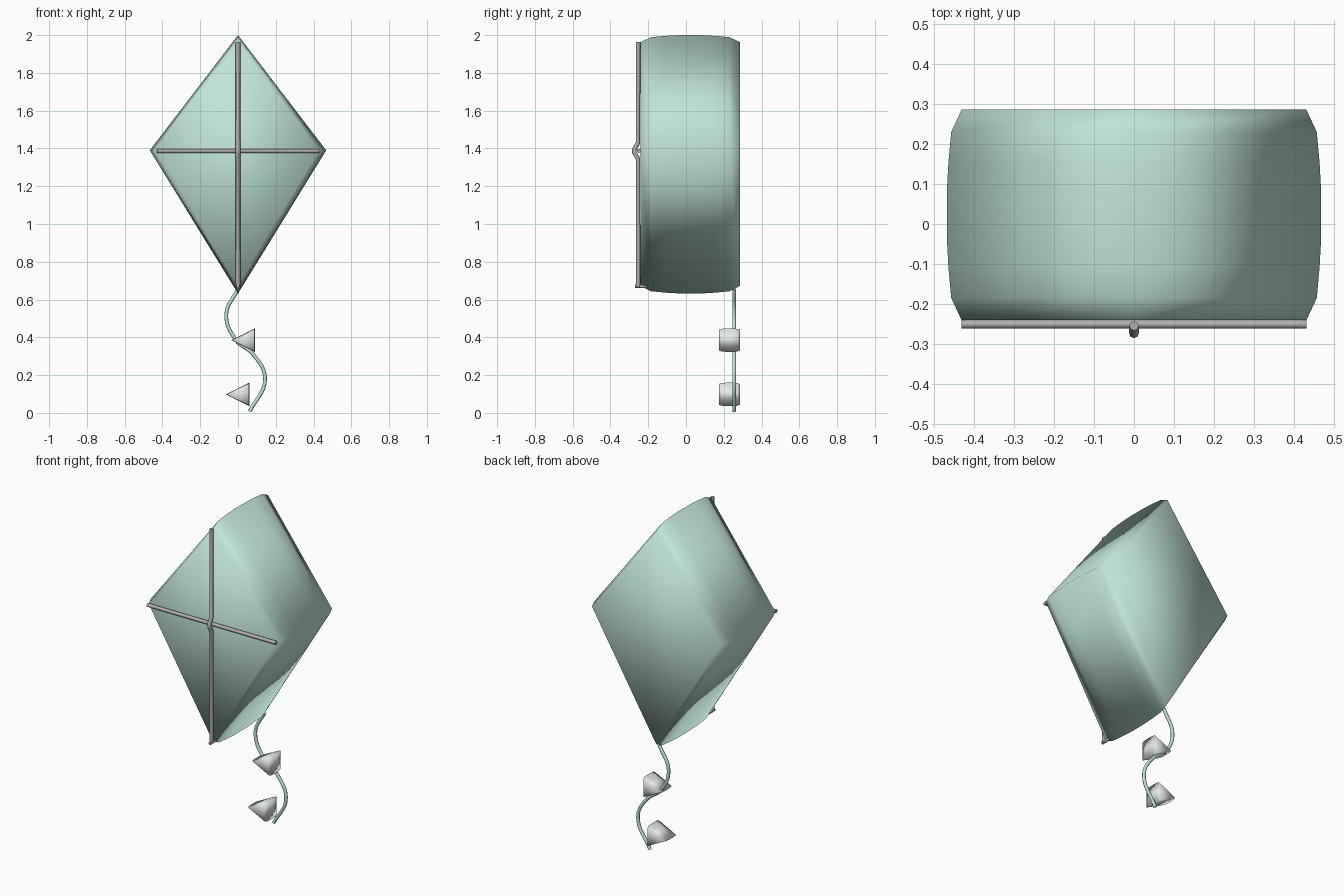
import bpy, bmesh

if "Cube" in bpy.data.objects:
    bpy.data.objects.remove(bpy.data.objects["Cube"])


def material(name, rgb):
    m = bpy.data.materials.new(name)
    m.diffuse_color = (*rgb, 1)
    m.use_nodes = True
    m.node_tree.nodes["Principled BSDF"].inputs["Base Color"].default_value = m.diffuse_color
    return m


green = material("green_cloth", (0.53, 0.78, 0.68))
pale = material("pale_cloth", (0.8, 0.84, 0.81))
grey = material("grey_rod", (0.45, 0.43, 0.43))


def bulged_prism(name, outer, inner, rings, mat):
    """Skin rings (y, t) blending the inner (t=0) and outer (t=1) xz profiles."""
    bm = bmesh.new()
    loops = []
    for y, t in rings:
        loops.append([bm.verts.new((a[0] + (b[0] - a[0]) * t, y,
                                    a[1] + (b[1] - a[1]) * t))
                      for a, b in zip(inner, outer)])
    n = len(outer)
    for p, q in zip(loops, loops[1:]):
        for i in range(n):
            j = (i + 1) % n
            bm.faces.new((p[i], p[j], q[j], q[i]))
    bm.faces.new(loops[0])
    bm.faces.new(loops[-1])
    bmesh.ops.recalc_face_normals(bm, faces=bm.faces)
    for f in bm.faces:
        f.smooth = True
    mesh = bpy.data.meshes.new(name)
    bm.to_mesh(mesh)
    bm.free()
    ob = bpy.data.objects.new(name, mesh)
    bpy.context.collection.objects.link(ob)
    mesh.materials.append(mat)
    return ob


def tube(name, points, radius, mat, curved=False):
    cu = bpy.data.curves.new(name, 'CURVE')
    cu.dimensions = '3D'
    cu.bevel_depth = radius
    cu.bevel_resolution = 2
    cu.use_fill_caps = True
    sp = cu.splines.new('BEZIER')
    sp.bezier_points.add(len(points) - 1)
    for bp, p in zip(sp.bezier_points, points):
        bp.co = p
        bp.handle_left_type = bp.handle_right_type = 'AUTO' if curved else 'VECTOR'
    sp.resolution_u = 8 if curved else 1
    cu.materials.append(mat)
    ob = bpy.data.objects.new(name, cu)
    bpy.context.collection.objects.link(ob)
    return ob


# Padded diamond body
outer = [(0, 2.0), (0.467, 1.39), (0, 0.632), (-0.467, 1.39)]
inner = [(0, 1.963), (0.43, 1.39), (0, 0.672), (-0.43, 1.39)]
half = [(0.2625, 0), (0.207, 0.7), (0.13, 0.89), (0.055, 1)]
rings = [(0.0225 - d, t) for d, t in half] + [(0.0225 + d, t) for d, t in reversed(half)]
bulged_prism("kite_body", outer, inner, rings, green)

# Crossed rods, the upright one bending over the cross rod
tube("cross_rod", [(-0.43, -0.25, 1.387), (0.43, -0.25, 1.387)], 0.011, grey)
tube("upright_rod", [(0, -0.254, 0.667), (0, -0.254, 1.345), (0, -0.273, 1.377),
                     (0, -0.273, 1.397), (0, -0.254, 1.43), (0, -0.254, 1.963)], 0.012, grey)
tube("rod_peg", [(0, -0.27, 0.67), (0, -0.205, 0.67)], 0.009, grey)

# Wavy tail
tail = [(0, 0.655), (-0.062, 0.52), (-0.01, 0.385), (0.08, 0.31), (0.143, 0.18), (0.062, 0.008)]
tube("tail_string", [(x, 0.255, z) for x, z in tail], 0.01, green, True)

# Tail bows
for i, (cx, cz) in enumerate([(0.027, 0.385), (-0.002, 0.098)]):
    big = [(cx - 0.062, cz), (cx + 0.062, cz + 0.062), (cx + 0.062, cz - 0.062)]
    small = [(cx - 0.052, cz), (cx + 0.059, cz + 0.055), (cx + 0.059, cz - 0.055)]
    bulged_prism(f"tail_bow_{i + 1}", big, small,
                 [(0.175, 0), (0.187, 0.7), (0.216, 1), (0.244, 1), (0.273, 0.7), (0.285, 0)], pale)
